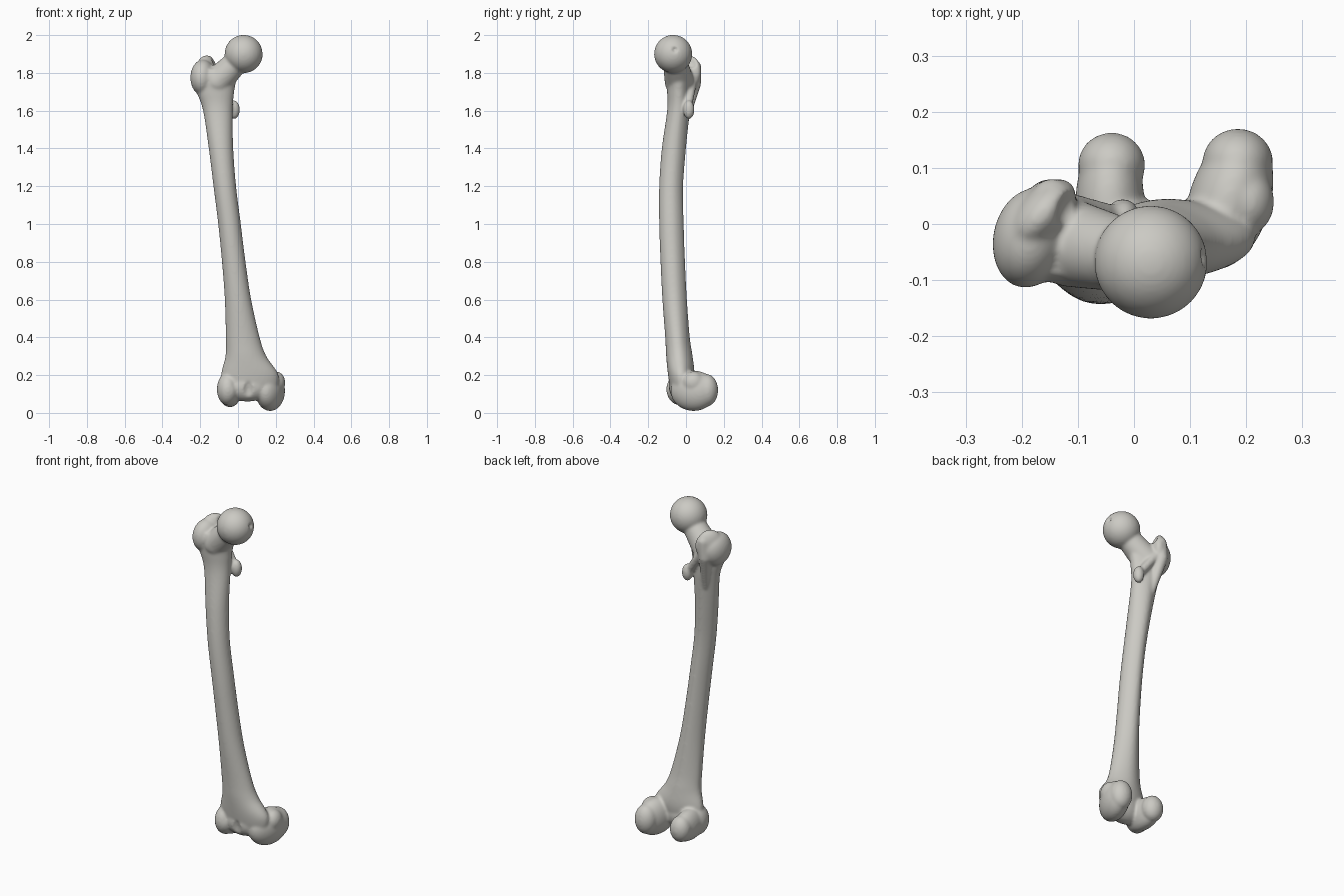
import bpy
import bmesh
import math
from mathutils import Matrix, Vector

default = bpy.data.objects.get("Cube")
if default:
    bpy.data.objects.remove(default, do_unlink=True)

bone_colour = bpy.data.materials.new("bone_grey")
bone_colour.use_nodes = True
colour = (0.6, 0.59, 0.55, 1)
bone_colour.diffuse_color = colour
shader = next(n for n in bone_colour.node_tree.nodes if n.type == "BSDF_PRINCIPLED")
shader.inputs["Base Color"].default_value = colour
shader.inputs["Roughness"].default_value = 0.6


def ellipsoid(bm, centre, radii, turn=0, tilt=0):
    """Ellipsoid turned about z and tilted about y, angles in degrees."""
    matrix = (Matrix.Translation(centre)
              @ Matrix.Rotation(math.radians(turn), 4, "Z")
              @ Matrix.Rotation(math.radians(tilt), 4, "Y")
              @ Matrix.Diagonal((*radii, 1)))
    bmesh.ops.create_uvsphere(bm, u_segments=40, v_segments=24, radius=1, matrix=matrix)


def limb(bm, start, end, r_start, r_end):
    """Tapered rod with rounded ends."""
    a, b = Vector(start), Vector(end)
    axis = b - a
    matrix = Matrix.Translation((a + b) / 2) @ axis.to_track_quat("Z", "Y").to_matrix().to_4x4()
    bmesh.ops.create_cone(bm, cap_ends=True, segments=32, radius1=r_start,
                          radius2=r_end, depth=axis.length, matrix=matrix)
    ellipsoid(bm, a, [r_start] * 3)
    ellipsoid(bm, b, [r_end] * 3)


def spline(rows, steps=6):
    """Smooth interpolation through rows of section values."""
    rows = [Vector(r) for r in rows]
    result = []
    for i in range(len(rows) - 1):
        p, q = rows[i], rows[i + 1]
        before, after = rows[max(i - 1, 0)], rows[min(i + 2, len(rows) - 1)]
        for k in range(steps):
            t = k / steps
            m, n = (q - before) / 2, (after - p) / 2
            result.append(p + m * t + (3 * (q - p) - 2 * m - n) * t ** 2
                          + (2 * (p - q) + m + n) * t ** 3)
    return result + [rows[-1]]


def loft(bm, rows, sides=40):
    """Shaft with oval sections that narrow to a ridge at the back."""
    rings = []
    for z, left, right, front, back in spline(rows):
        ring = []
        for k in range(sides):
            a = math.tau * k / sides
            pinch = 1 - 0.22 * max(0, math.sin(a)) ** 2
            ring.append(bm.verts.new((
                (left + right) / 2 + (right - left) / 2 * math.cos(a) * pinch,
                (front + back) / 2 + (back - front) / 2 * math.sin(a), z)))
        rings.append(ring)
    for low, high in zip(rings, rings[1:]):
        for k in range(sides):
            j = (k + 1) % sides
            bm.faces.new((low[k], low[j], high[j], high[k]))
    bm.faces.new(rings[0][::-1])
    bm.faces.new(rings[-1])


def make_object(name, bm):
    mesh = bpy.data.meshes.new(name)
    bm.to_mesh(mesh)
    bm.free()
    obj = bpy.data.objects.new(name, mesh)
    bpy.context.collection.objects.link(obj)
    mesh.materials.append(bone_colour)
    return obj


bone = bmesh.new()

# Shaft: height, then the x limits and y limits of each section
loft(bone, [
    (0.10, -0.08, 0.20, -0.08, 0.03),
    (0.20, -0.09, 0.215, -0.095, 0.045),
    (0.30, -0.067, 0.15, -0.105, 0.035),
    (0.40, -0.065, 0.115, -0.11, 0.02),
    (0.60, -0.07, 0.07, -0.125, 0.005),
    (0.80, -0.085, 0.04, -0.135, -0.005),
    (1.00, -0.105, 0.015, -0.142, -0.012),
    (1.20, -0.13, -0.01, -0.142, -0.015),
    (1.40, -0.155, -0.025, -0.128, 0.0),
    (1.60, -0.185, -0.028, -0.1, 0.02),
    (1.70, -0.22, -0.02, -0.1, 0.025),
    (1.78, -0.24, -0.01, -0.105, 0.03),
    (1.82, -0.21, -0.05, -0.09, 0.01),
])

# Ball head and neck
ellipsoid(bone, (0.03, -0.068, 1.9), (0.101, 0.101, 0.101))
limb(bone, (-0.11, -0.035, 1.755), (0.02, -0.065, 1.885), 0.078, 0.06)

# Outer upper knob with its raised crest, and the ridge running down behind
ellipsoid(bone, (-0.185, -0.025, 1.775), (0.066, 0.09, 0.095), turn=-12)
ellipsoid(bone, (-0.165, 0.015, 1.805), (0.045, 0.078, 0.088), turn=-42)
limb(bone, (-0.145, 0.045, 1.83), (-0.155, 0.045, 1.74), 0.036, 0.034)
limb(bone, (-0.155, 0.045, 1.74), (-0.125, -0.005, 1.54), 0.034, 0.018)

# Small inner knob and the crest joining it to the outer one
ellipsoid(bone, (-0.02, 0.015, 1.605), (0.03, 0.03, 0.05))
limb(bone, (-0.03, 0.01, 1.62), (-0.13, 0.035, 1.76), 0.022, 0.025)

# Inner knee knuckle
ellipsoid(bone, (0.17, 0.04, 0.117), (0.073, 0.125, 0.107), turn=-17)
ellipsoid(bone, (0.185, 0.11, 0.12), (0.063, 0.06, 0.085))
ellipsoid(bone, (0.2, 0.04, 0.16), (0.05, 0.06, 0.06))

# Outer knee knuckle
ellipsoid(bone, (-0.043, 0.03, 0.12), (0.062, 0.132, 0.09))
ellipsoid(bone, (-0.04, 0.105, 0.12), (0.06, 0.058, 0.075))
ellipsoid(bone, (-0.055, -0.03, 0.125), (0.057, 0.074, 0.085))

# Front bearing surface joining the knuckles
ellipsoid(bone, (0.05, -0.025, 0.14), (0.13, 0.068, 0.08))

thigh_bone = make_object("thigh_bone", bone)

# Hollows: head pit, hollow beside the outer knob, knee groove and notch
cut = bmesh.new()
ellipsoid(cut, (0.136, -0.058, 1.925), (0.022, 0.02, 0.02))
ellipsoid(cut, (-0.105, 0.035, 1.875), (0.026, 0.05, 0.05), turn=-30)
ellipsoid(cut, (0.055, -0.125, 0.1), (0.04, 0.05, 0.1))
ellipsoid(cut, (0.067, 0.12, 0.08), (0.045, 0.07, 0.11))
hollow_cutter = make_object("hollow_cutter", cut)
hollow_cutter.hide_render = True
hollow_cutter.hide_set(True)


def remesh(size):
    mod = thigh_bone.modifiers.new("Fuse", "REMESH")
    mod.mode = "VOXEL"
    mod.voxel_size = size
    mod.use_smooth_shade = True


# Fuse the parts, carve the hollows and soften the joins
remesh(0.006)
carve = thigh_bone.modifiers.new("Carve", "BOOLEAN")
carve.operation = "DIFFERENCE"
carve.object = hollow_cutter
remesh(0.006)
soften = thigh_bone.modifiers.new("Soften", "SMOOTH")
soften.factor = 0.5
soften.iterations = 10

# Bake the fused surface and drop the cutter
bpy.context.view_layer.update()
graph = bpy.context.evaluated_depsgraph_get()
fused = bpy.data.meshes.new_from_object(thigh_bone.evaluated_get(graph))
thigh_bone.modifiers.clear()
thigh_bone.data = fused
fused.name = "thigh_bone"
if not fused.materials:
    fused.materials.append(bone_colour)
for face in fused.polygons:
    face.use_smooth = True
    face.material_index = 0
bpy.data.objects.remove(hollow_cutter, do_unlink=True)
